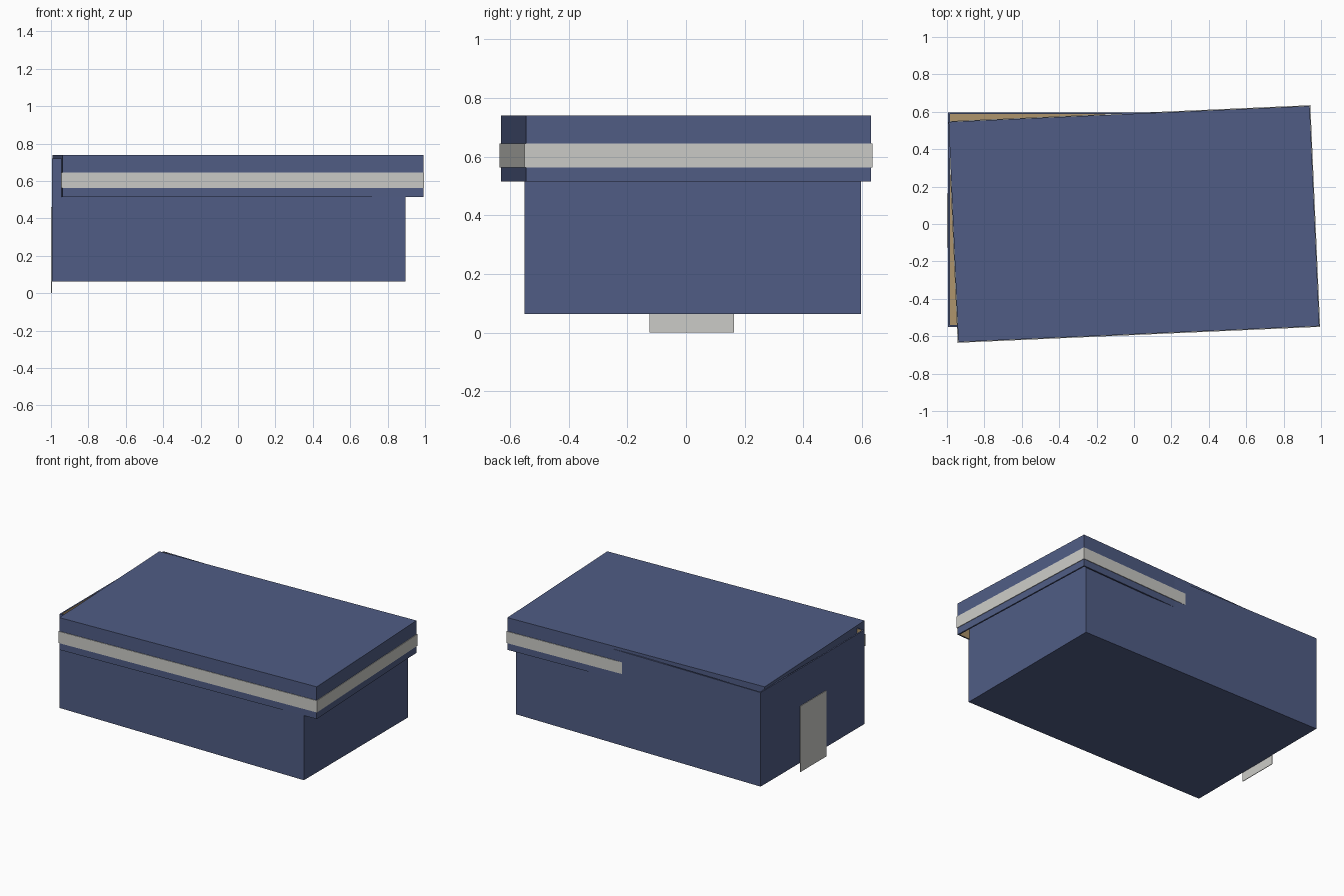
import bpy, bmesh, math
from mathutils import Matrix

if "Cube" in bpy.data.objects:
    bpy.data.objects.remove(bpy.data.objects["Cube"])


def material(name, rgb):
    m = bpy.data.materials.new(name)
    m.diffuse_color = (*rgb, 1)
    m.use_nodes = True
    m.node_tree.nodes["Principled BSDF"].inputs["Base Color"].default_value = m.diffuse_color
    return m


BLUE = material("blue card", (0.080, 0.108, 0.232))
TAN = material("tan card lining", (0.43, 0.30, 0.15))
WHITE = material("pale paper", (0.60, 0.60, 0.57))


def finish(name, bm, mats, angle=0.0):
    bmesh.ops.recalc_face_normals(bm, faces=bm.faces)
    if angle:
        bmesh.ops.rotate(bm, verts=bm.verts, matrix=Matrix.Rotation(angle, 3, 'Z'))
    me = bpy.data.meshes.new(name)
    bm.to_mesh(me)
    bm.free()
    for m in mats:
        me.materials.append(m)
    ob = bpy.data.objects.new(name, me)
    bpy.context.collection.objects.link(ob)
    return ob


def ring(bm, x0, x1, y0, y1, z):
    return [bm.verts.new((x, y, z)) for x, y in ((x0, y0), (x1, y0), (x1, y1), (x0, y1))]


def bridge(bm, a, b, mat=0):
    for i in range(4):
        j = (i + 1) % 4
        bm.faces.new((a[i], a[j], b[j], b[i])).material_index = mat


def tray(name, x0, x1, y0, y1, z_closed, z_open, t, angle=0.0):
    """Hollow card tray: blue outside, tan inside, closed at one end."""
    bm = bmesh.new()
    zi = z_closed + math.copysign(t, z_open - z_closed)
    inner = (x0 + t, x1 - t, y0 + t, y1 - t)
    a, b = ring(bm, x0, x1, y0, y1, z_closed), ring(bm, x0, x1, y0, y1, z_open)
    c, d = ring(bm, *inner, z_open), ring(bm, *inner, zi)
    bm.faces.new(a)
    bridge(bm, a, b)
    bridge(bm, b, c)
    bridge(bm, c, d, 1)
    bm.faces.new(d).material_index = 1
    return finish(name, bm, (BLUE, TAN), angle)


# box body
tray("box_body", -0.995, 0.895, -0.55, 0.597, 0.063, 0.72, 0.01)

# lid, twisted slightly on the box
TWIST = math.radians(2.52)
HX, HY = 0.966, 0.589
tray("box_lid", -HX, HX, -HY, HY, 0.74, 0.515, 0.01, TWIST)

# paper stripe around the lid
bm = bmesh.new()
g = 0.004
outer = (-HX - g, HX + g, -HY - g, HY + g)
inner = (-HX, HX, -HY, HY)
rings = [ring(bm, *r, z) for r, z in ((outer, 0.563), (outer, 0.645), (inner, 0.645), (inner, 0.563))]
for k in range(4):
    bridge(bm, rings[k], rings[(k + 1) % 4])
finish("lid_stripe", bm, (WHITE,), TWIST)

# paper label hanging below the left end
bm = bmesh.new()
lo, hi = (ring(bm, -0.999, -0.995, -0.125, 0.163, z) for z in (0.0, 0.46))
bm.faces.new(lo)
bm.faces.new(hi)
bridge(bm, lo, hi)
finish("end_label", bm, (WHITE,))
